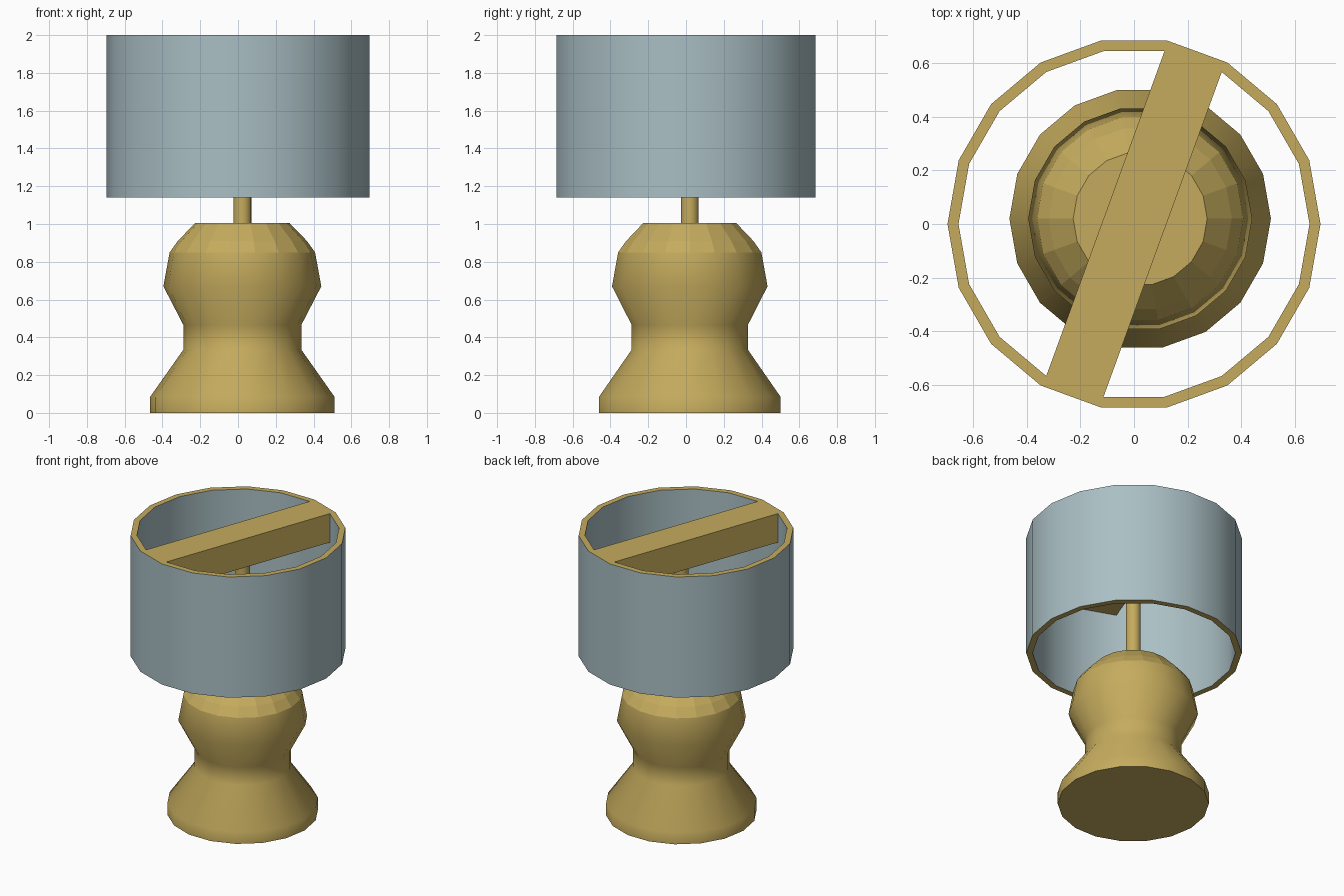
import bpy, bmesh, math

if "Cube" in bpy.data.objects:
    bpy.data.objects.remove(bpy.data.objects["Cube"])

SIDES = 18


def material(name, rgb):
    m = bpy.data.materials.new(name)
    m.diffuse_color = (*rgb, 1)
    m.use_nodes = True
    m.node_tree.nodes["Principled BSDF"].inputs["Base Color"].default_value = m.diffuse_color
    return m


tan = material("tan", (0.56, 0.41, 0.11))
blue = material("grey blue", (0.40, 0.52, 0.55))


def lathe(name, profile, centre, mats, sides=SIDES, closed=False, style=None):
    """Revolve (radius, z) points; style(i) gives (smooth, material) per band."""
    bm = bmesh.new()
    rings = [[bm.verts.new((centre[0] + r * math.cos(2 * math.pi * k / sides),
                            centre[1] + r * math.sin(2 * math.pi * k / sides), z))
              for k in range(sides)] for r, z in profile]
    n = len(rings)
    for i in range(n if closed else n - 1):
        a, b = rings[i], rings[(i + 1) % n]
        smooth, mat = style(i)
        for k in range(sides):
            j = (k + 1) % sides
            f = bm.faces.new((a[k], a[j], b[j], b[k]))
            f.smooth, f.material_index = smooth, mat
    if not closed:
        bm.faces.new(rings[0][::-1])
        bm.faces.new(rings[-1])
    # keep the rim and cap edges sharp
    for e in bm.edges:
        if len(e.link_faces) == 2 and e.calc_face_angle(0) > math.radians(45):
            e.smooth = False
    return finish(name, bm, mats)


def finish(name, bm, mats):
    bmesh.ops.recalc_face_normals(bm, faces=bm.faces)
    me = bpy.data.meshes.new(name)
    bm.to_mesh(me)
    bm.free()
    for m in mats:
        me.materials.append(m)
    ob = bpy.data.objects.new(name, me)
    bpy.context.collection.objects.link(ob)
    return ob


# Turned body: smooth sides with a faceted shoulder on top
AXIS = (0.023, 0.02)
body = [(0.488, 0), (0.488, 0.085), (0.312, 0.335), (0.312, 0.465),
        (0.418, 0.67), (0.385, 0.85), (0.342, 0.91), (0.25, 1.005)]
lathe("lamp_body", body, AXIS, [tan], style=lambda i: (i < 5, 0))

# Stem from the body up to the crossbar
lathe("stem", [(0.048, 1.0), (0.048, 1.81)], AXIS, [tan],
      style=lambda i: (True, 0))

# Hollow shade: blue walls inside and out, tan rims
R_OUT, R_IN, Z0, Z1 = 0.696, 0.655, 1.14, 2.0
lathe("shade", [(R_OUT, Z0), (R_OUT, Z1), (R_IN, Z1), (R_IN, Z0)], (0, 0),
      [blue, tan], closed=True, style=lambda i: (i % 2 == 0, i % 2))

# Crossbar spanning two opposite inner facets, flush with the top rim
bm = bmesh.new()
corners = [(R_IN * math.cos(math.radians(a)), R_IN * math.sin(math.radians(a)))
           for a in (60, 80, 240, 260)]
low, high = [[bm.verts.new((x, y, z)) for x, y in corners] for z in (1.795, Z1)]
bm.faces.new(low[::-1])
bm.faces.new(high)
for k in range(4):
    j = (k + 1) % 4
    bm.faces.new((low[k], low[j], high[j], high[k]))
finish("crossbar", bm, [tan])
